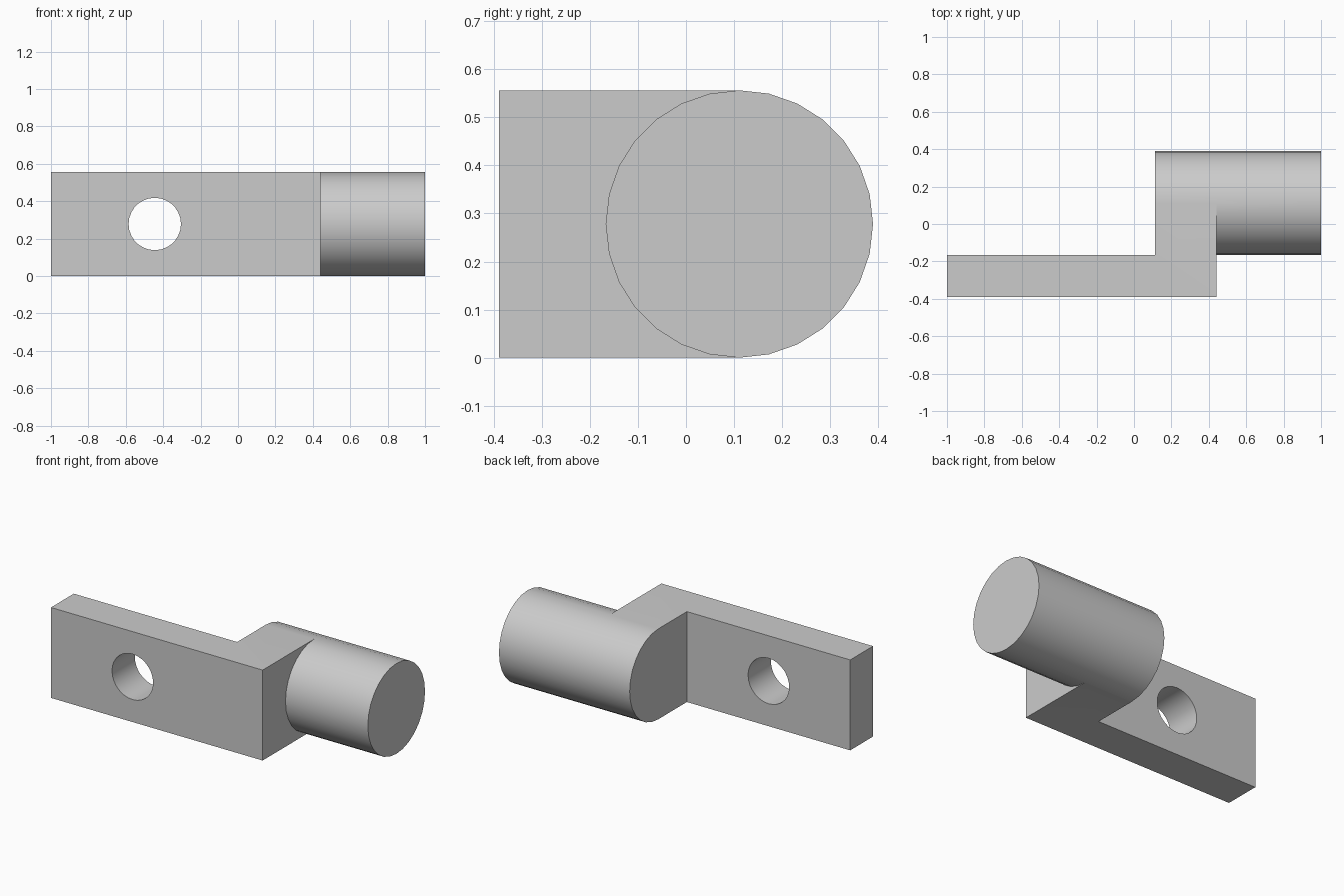
import bpy, bmesh, math
from mathutils import Matrix

cube = bpy.data.objects.get("Cube")
if cube:
    bpy.data.objects.remove(cube, do_unlink=True)

HEIGHT = 0.556
RADIUS = HEIGHT / 2
AXIS_Y = 0.111

grey = bpy.data.materials.new("light grey")
grey.use_nodes = True
colour = (0.6, 0.6, 0.6, 1)
grey.diffuse_color = colour
grey.node_tree.nodes["Principled BSDF"].inputs["Base Color"].default_value = colour


def finish(bm, name):
    bmesh.ops.recalc_face_normals(bm, faces=bm.faces)
    mesh = bpy.data.meshes.new(name)
    bm.to_mesh(mesh)
    bm.free()
    mesh.materials.append(grey)
    obj = bpy.data.objects.new(name, mesh)
    bpy.context.collection.objects.link(obj)
    return obj


def cylinder(name, centre, radius, length, axis):
    bm = bmesh.new()
    turn = Matrix.Rotation(math.pi / 2, 4, axis)
    bmesh.ops.create_cone(bm, cap_ends=True, segments=28, radius1=radius,
                          radius2=radius, depth=length,
                          matrix=Matrix.Translation(centre) @ turn)
    return finish(bm, name)


def combine(target, tool, operation):
    mod = target.modifiers.new(operation.lower(), "BOOLEAN")
    mod.object = tool
    mod.operation = operation
    mod.solver = "EXACT"
    bpy.context.view_layer.objects.active = target
    bpy.ops.object.modifier_apply(modifier=mod.name)
    bpy.data.objects.remove(tool, do_unlink=True)


# Flat plate with a thick arm at one end, extruded upward
outline = [(-1, -0.389), (0.44, -0.389), (0.44, AXIS_Y),
           (0.111, AXIS_Y), (0.111, -0.167), (-1, -0.167)]
bm = bmesh.new()
base = bm.faces.new([bm.verts.new((x, y, 0)) for x, y in outline])
grown = bmesh.ops.extrude_face_region(bm, geom=[base])
top = [v for v in grown["geom"] if isinstance(v, bmesh.types.BMVert)]
bmesh.ops.translate(bm, verts=top, vec=(0, 0, HEIGHT))
bracket = finish(bm, "offset_bracket")

# Round pin running through the arm, then the bolt hole in the plate
combine(bracket, cylinder("pin", (0.5555, AXIS_Y, RADIUS), RADIUS, 0.889, "Y"), "UNION")
combine(bracket, cylinder("hole_cutter", (-0.445, -0.278, RADIUS), 0.14, 0.6, "X"), "DIFFERENCE")

# Smooth round walls with crisp edges
bpy.ops.object.select_all(action="DESELECT")
bracket.select_set(True)
bpy.context.view_layer.objects.active = bracket
bpy.ops.object.shade_smooth_by_angle(angle=math.radians(30))
